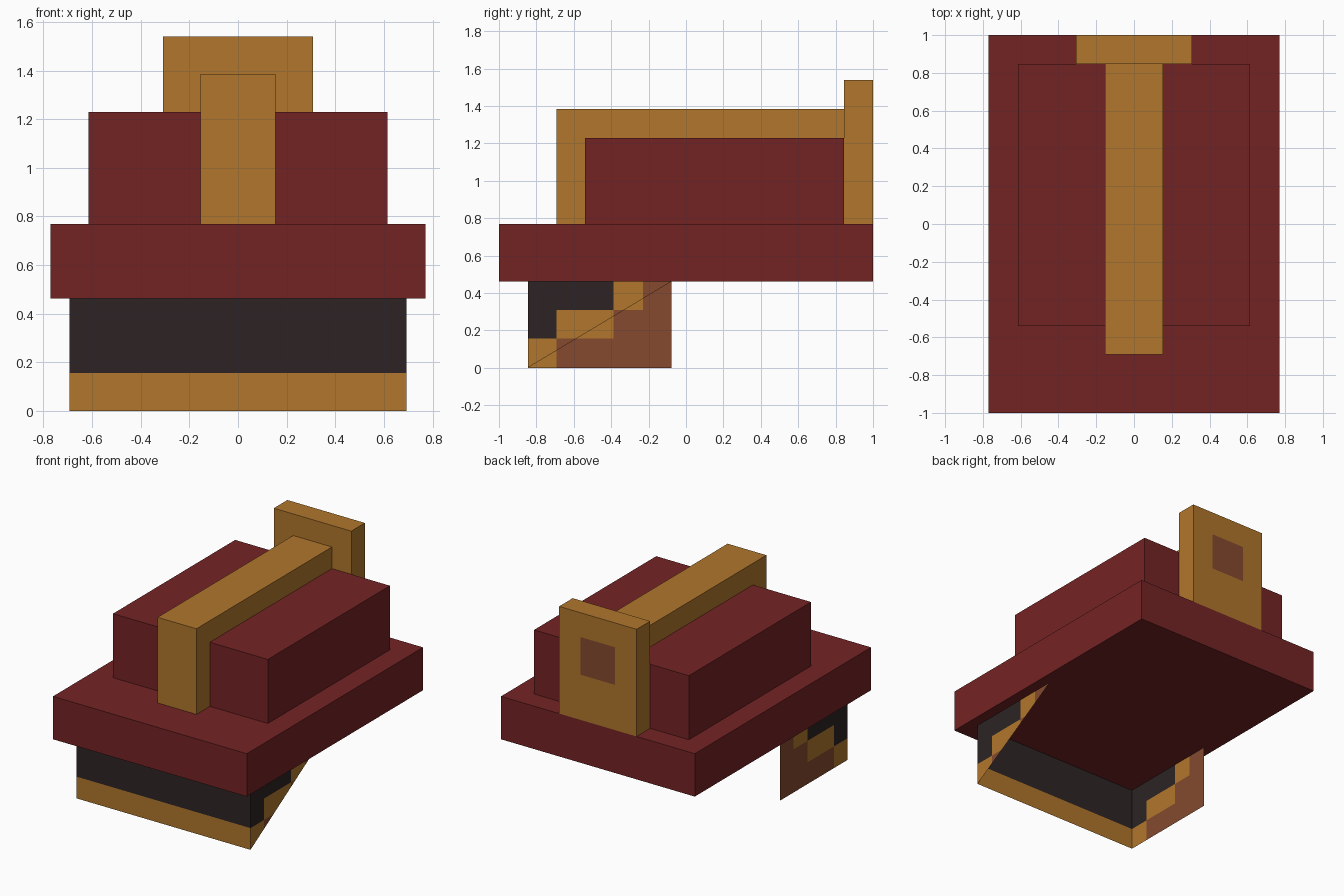
import bpy, bmesh
from mathutils import Vector

if "Cube" in bpy.data.objects:
    bpy.data.objects.remove(bpy.data.objects["Cube"])


def material(name, rgb):
    m = bpy.data.materials.new(name)
    lin = [(c / 255 / 12.92) if c < 10 else ((c / 255 + 0.055) / 1.055) ** 2.4 for c in rgb]
    m.diffuse_color = (*lin, 1)
    m.use_nodes = True
    m.node_tree.nodes["Principled BSDF"].inputs["Base Color"].default_value = m.diffuse_color
    return m


RED = material("dark red", (116, 35, 36))
GOLD = material("gold", (177, 118, 44))
BLACK = material("soft black", (45, 36, 36))
BROWN = material("brown", (133, 74, 46))


def finish(bm, name, mats):
    me = bpy.data.meshes.new(name)
    bm.to_mesh(me)
    bm.free()
    for m in mats:
        me.materials.append(m)
    ob = bpy.data.objects.new(name, me)
    bpy.context.collection.objects.link(ob)
    return ob


def cut(bm, co, normal, clear=False):
    bmesh.ops.bisect_plane(bm, geom=bm.verts[:] + bm.edges[:] + bm.faces[:],
                           plane_co=co, plane_no=normal, clear_outer=clear)


def box(name, x, y0, y1, z0, z1, mat):
    """Box centred on x = 0 with half width x."""
    bm = bmesh.new()
    bmesh.ops.create_cube(bm, size=1)
    for v in bm.verts:
        v.co = (v.co.x * 2 * x, (y0 + y1) / 2 + v.co.y * (y1 - y0),
                (z0 + z1) / 2 + v.co.z * (z1 - z0))
    return finish(bm, name, [mat])


def sheet(name, corners, mats, cuts, rule, clip=None):
    """Single-sided sheet, cut along planes and coloured by a rule on face centres."""
    bm = bmesh.new()
    bm.faces.new([bm.verts.new(c) for c in corners])
    for co, no in cuts:
        cut(bm, co, no)
    if clip:
        cut(bm, clip[0], clip[1], True)
    for f in bm.faces:
        f.material_index = rule(f.calc_center_median())
    return finish(bm, name, mats)


# Brim, crown, ridge and rear plate
box("brim", 0.77, -1, 1, 0.462, 0.77, RED)
box("crown", 0.615, -0.54, 0.846, 0.77, 1.23, RED)
box("ridge", 0.154, -0.692, 0.846, 0.77, 1.385, GOLD)
box("rear_plate", 0.308, 0.846, 1, 0.77, 1.54, GOLD)

# Small inlay on the back of the rear plate
sheet("rear_inlay", [(0.136, 1.002, 1.096), (-0.136, 1.002, 1.096),
                     (-0.136, 1.002, 1.366), (0.136, 1.002, 1.366)],
      [BROWN], [], lambda c: 0)

# Front guard: black band over a gold band
W, F, B, T = 0.692, -0.846, -0.077, 0.462
sheet("front_guard", [(-W, F, 0), (W, F, 0), (W, F, T), (-W, F, T)],
      [BLACK, GOLD], [((0, 0, 0.156), (0, 0, 1))],
      lambda c: 0 if c.z > 0.156 else 1)

# Side guards: stepped black, gold and brown
S1, S2, S3 = -0.692, -0.388, -0.23
Z1, Z2 = 0.156, 0.31
side_cuts = [((0, y, 0), (0, 1, 0)) for y in (S1, S2, S3)] + \
            [((0, 0, z), (0, 0, 1)) for z in (Z1, Z2)]


def steps(c):
    row = 2 if c.z > Z2 else 1 if c.z > Z1 else 0
    black_end = (F, S1, S2)[row]
    gold_end = (S1, S2, S3)[row]
    return 0 if c.y < black_end else 1 if c.y < gold_end else 2


sheet("left_guard", [(-W, B, 0), (-W, F, 0), (-W, F, T), (-W, B, T)],
      [BLACK, GOLD, BROWN], side_cuts, steps)

# The right guard is cut off along its diagonal
slope = Vector((0, T, -(B - F)))
sheet("right_guard", [(W, F, 0), (W, B, 0), (W, B, T), (W, F, T)],
      [BLACK, GOLD, BROWN], side_cuts, steps, clip=((W, F, 0), slope))
